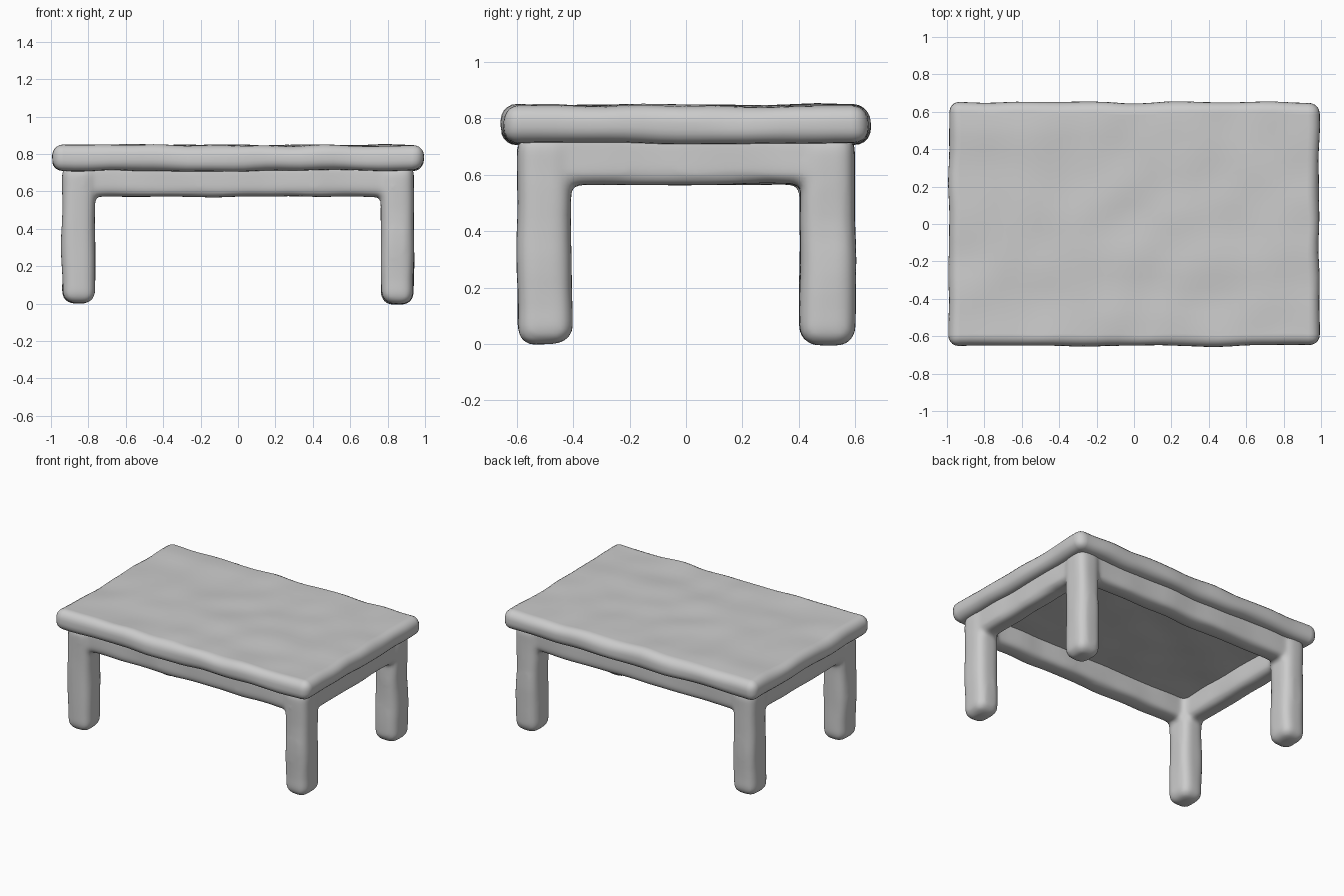
import bpy, bmesh
from mathutils import Vector, noise

if "Cube" in bpy.data.objects:
    bpy.data.objects.remove(bpy.data.objects["Cube"])

grey = bpy.data.materials.new("clay_grey")
colour = (0.6, 0.6, 0.6, 1)
grey.diffuse_color = colour
grey.use_nodes = True
grey.node_tree.nodes["Principled BSDF"].inputs["Base Color"].default_value = colour


def rounded_box(bm, low, high, radius, segments=5, step=0.06):
    """Add a box with rounded edges, sliced evenly so it can be made uneven."""
    part = bmesh.new()
    bmesh.ops.create_cube(part, size=1)
    low, high = Vector(low), Vector(high)
    for v in part.verts:
        v.co = Vector([low[i] if v.co[i] < 0 else high[i] for i in range(3)])
    bmesh.ops.bevel(part, geom=part.edges[:], offset=radius, segments=segments,
                    profile=0.5, affect='EDGES', clamp_overlap=True)
    for axis in range(3):
        normal = Vector([float(i == axis) for i in range(3)])
        count = int((high[axis] - low[axis]) / step)
        for k in range(1, count):
            spot = low.lerp(high, k / count)
            bmesh.ops.bisect_plane(part, geom=part.verts[:] + part.edges[:] + part.faces[:],
                                   plane_co=spot, plane_no=normal)
    mesh = bpy.data.meshes.new("piece")
    part.to_mesh(mesh)
    part.free()
    bm.from_mesh(mesh)
    bpy.data.meshes.remove(mesh)


def finish(name, bm, wobble):
    """Give the surface gentle hand-modelled dents and make the object."""
    for v in bm.verts:
        v.co += noise.noise_vector(v.co * 4.5) * wobble
    mesh = bpy.data.meshes.new(name)
    bm.to_mesh(mesh)
    bm.free()
    mesh.materials.append(grey)
    mesh.shade_smooth()
    obj = bpy.data.objects.new(name, mesh)
    bpy.context.collection.objects.link(obj)
    return obj


# Thick slab with rounded rim
bm = bmesh.new()
rounded_box(bm, (-0.99, -0.65, 0.71), (0.99, 0.65, 0.845), 0.056)
finish("tabletop", bm, 0.011)

# Legs and rails, melted together into one frame
bm = bmesh.new()
for sx in (-1, 1):
    for sy in (-1, 1):
        x, y = sx * 0.852, sy * 0.502
        rounded_box(bm, (x - 0.088, y - 0.098, 0), (x + 0.088, y + 0.098, 0.75), 0.06)
    rounded_box(bm, (sx * 0.86 - 0.07, -0.53, 0.565), (sx * 0.86 + 0.07, 0.53, 0.76), 0.045)
for sy in (-1, 1):
    rounded_box(bm, (-0.87, sy * 0.51 - 0.07, 0.572), (0.87, sy * 0.51 + 0.07, 0.76), 0.045)
frame = finish("legs_and_rails", bm, 0.009)

melt = frame.modifiers.new("melt", 'REMESH')
melt.mode = 'VOXEL'
melt.voxel_size = 0.015
melt.use_smooth_shade = True
soften = frame.modifiers.new("soften", 'SMOOTH')
soften.factor = 0.5
soften.iterations = 8
